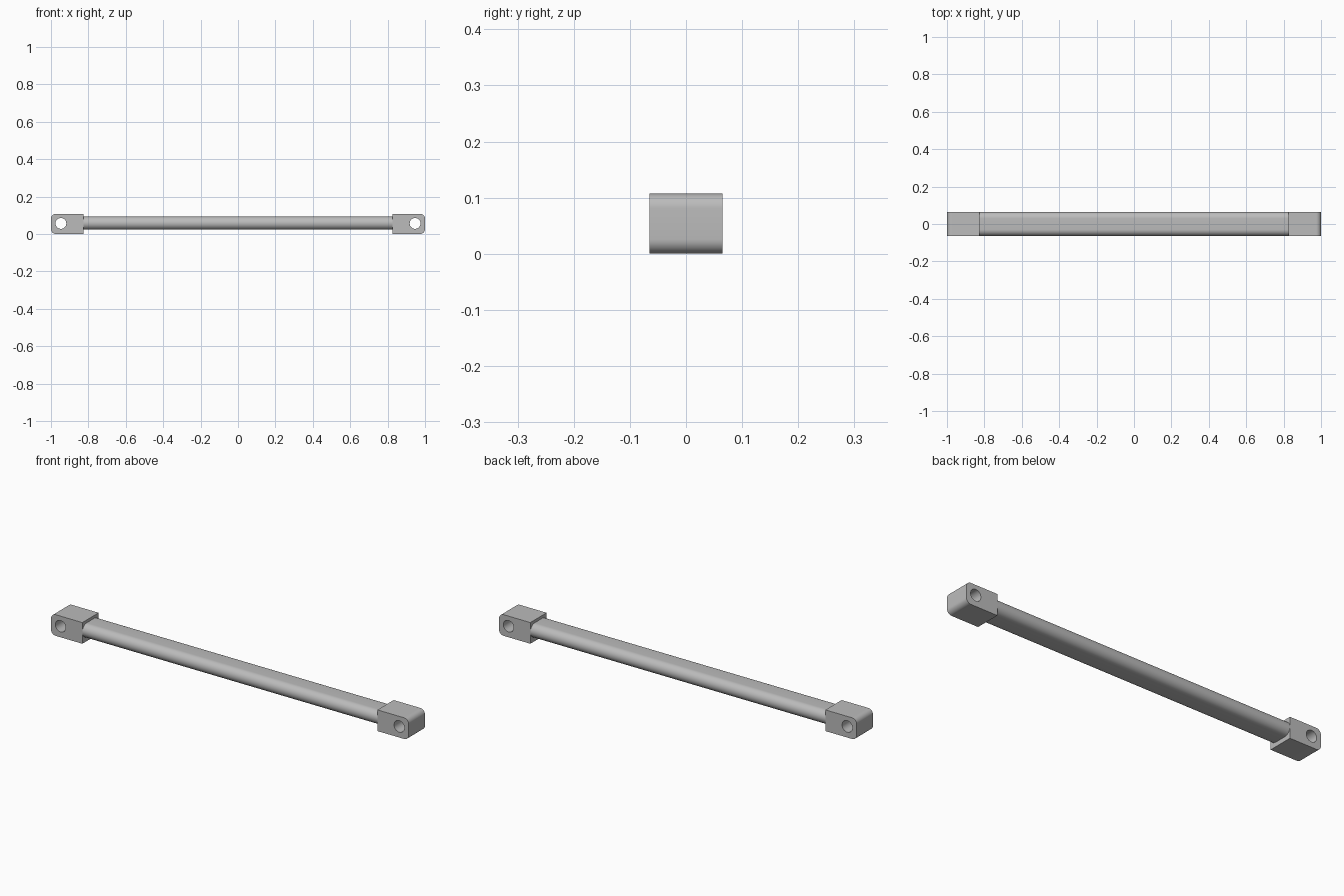
import bpy
import bmesh
from math import sin, cos, pi, radians

cube = bpy.data.objects.get("Cube")
if cube:
    bpy.data.objects.remove(cube, do_unlink=True)

HALF_DEPTH = 0.065
MID_Z = 0.0535
HALF_HEIGHT = 0.0535
BLOCK_START = 0.825
BAR_RADIUS = 0.035

grey = bpy.data.materials.new("grey_metal")
grey.use_nodes = True
colour = (0.5, 0.5, 0.5, 1)
grey.diffuse_color = colour
grey.node_tree.nodes["Principled BSDF"].inputs["Base Color"].default_value = colour


def arc(cx, cy, radius, start, end, steps):
    angles = [start + (end - start) * i / steps for i in range(steps + 1)]
    return [(cx + radius * cos(a), cy + radius * sin(a)) for a in angles]


def extrude_loops(name, loops, place, direction):
    """Fill closed outlines (inner ones become holes) and extrude them."""
    bm = bmesh.new()
    edges = []
    for loop in loops:
        verts = [bm.verts.new(place(u, v)) for u, v in loop]
        edges += [bm.edges.new((a, b)) for a, b in zip(verts, verts[1:] + verts[:1])]
    bmesh.ops.triangle_fill(bm, use_beauty=True, edges=edges)
    result = bmesh.ops.extrude_face_region(bm, geom=bm.faces[:], use_keep_orig=True)
    moved = [g for g in result["geom"] if isinstance(g, bmesh.types.BMVert)]
    bmesh.ops.translate(bm, verts=moved, vec=direction)
    bmesh.ops.recalc_face_normals(bm, faces=bm.faces[:])
    mesh = bpy.data.meshes.new(name)
    bm.to_mesh(mesh)
    bm.free()
    mesh.materials.append(grey)
    obj = bpy.data.objects.new(name, mesh)
    bpy.context.collection.objects.link(obj)
    bpy.ops.object.select_all(action="DESELECT")
    obj.select_set(True)
    bpy.context.view_layer.objects.active = obj
    bpy.ops.object.shade_smooth_by_angle(angle=radians(30))
    return obj


# Long bar with a flat-topped, round-sided section
offset = HALF_DEPTH - BAR_RADIUS
section = (arc(offset, MID_Z + 0.004, BAR_RADIUS, -pi / 2, pi / 2, 24)
           + arc(-offset, MID_Z + 0.004, BAR_RADIUS, pi / 2, 3 * pi / 2, 24))
extrude_loops("bar", [section], lambda u, v: (-BLOCK_START, u, v),
              (2 * BLOCK_START, 0, 0))

# End blocks with rounded outer corners and a pin hole through each
corner = 0.026
outline = ([(BLOCK_START, 2 * HALF_HEIGHT), (BLOCK_START, 0)]
           + arc(1 - corner, corner, corner, -pi / 2, 0, 10)
           + arc(1 - corner, 2 * HALF_HEIGHT - corner, corner, 0, pi / 2, 10))
hole = arc(0.947, 0.056, 0.029, 0, 2 * pi, 40)[:-1]
for name, side in (("left_end_block", 1), ("right_end_block", -1)):
    extrude_loops(name, [outline, hole],
                  lambda u, v: (side * u, -HALF_DEPTH, v),
                  (0, 2 * HALF_DEPTH, 0))
